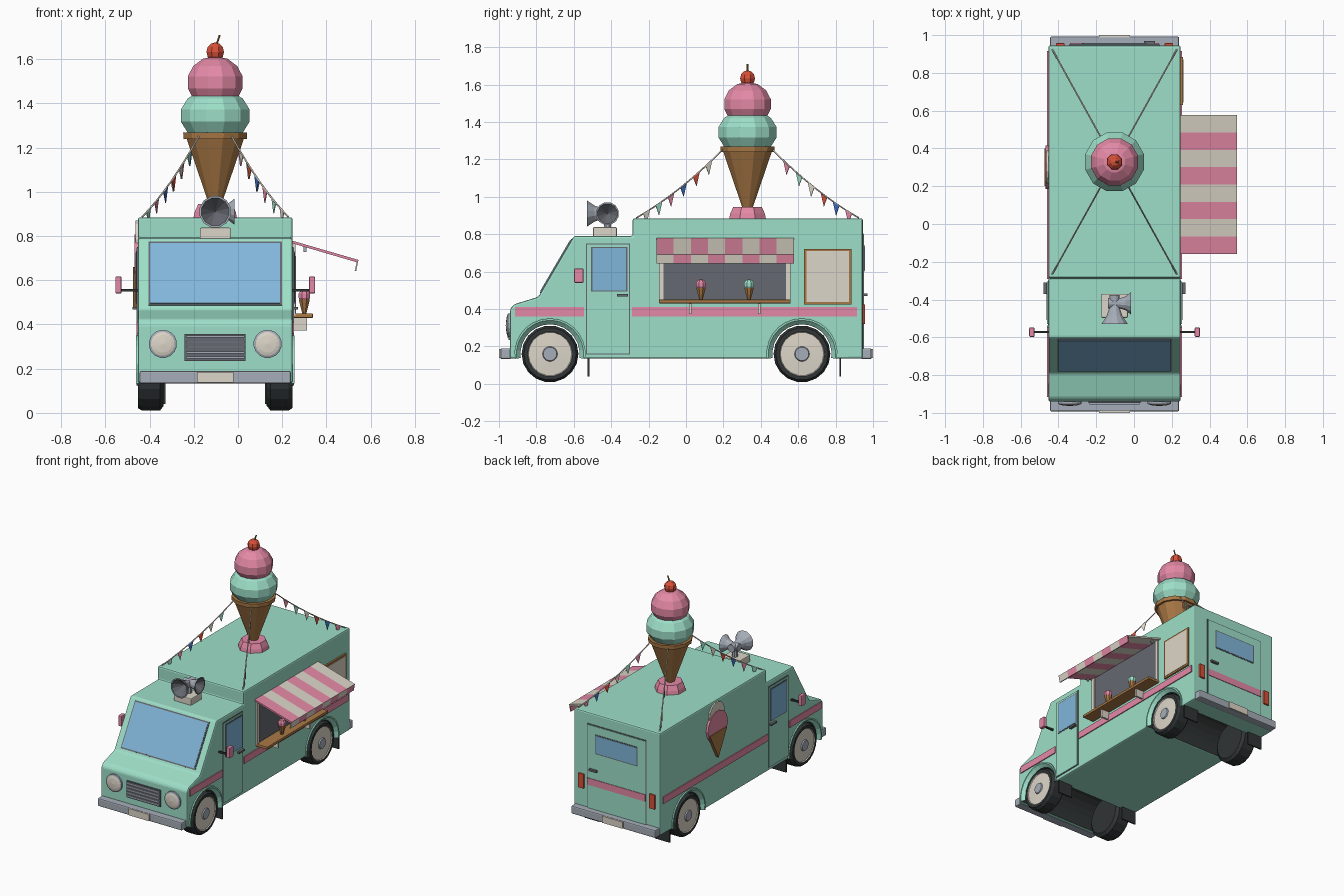
import bpy, bmesh
from math import sin, cos, pi, radians
from mathutils import Vector, Matrix

if "Cube" in bpy.data.objects:
    bpy.data.objects.remove(bpy.data.objects["Cube"])

CX = -0.103          # centreline of the truck
W = 0.35             # half width of the truck
COLOURS = {
    "mint": (0.34, 0.74, 0.58), "pink": (0.77, 0.25, 0.38), "cream": (0.72, 0.67, 0.58),
    "glass": (0.22, 0.47, 0.70), "waffle": (0.40, 0.19, 0.06), "red": (0.68, 0.08, 0.04),
    "blue": (0.05, 0.15, 0.52), "metal": (0.38, 0.42, 0.48), "dark_grey": (0.13, 0.14, 0.16),
    "black": (0.03, 0.035, 0.036)}
MATS = {}
for key, rgb in COLOURS.items():
    m = bpy.data.materials.new(key)
    m.use_nodes = True
    m.diffuse_color = (*rgb, 1)
    m.node_tree.nodes["Principled BSDF"].inputs["Base Color"].default_value = (*rgb, 1)
    MATS[key] = m


def finish(name, bm, colours, bevel=0.0):
    bmesh.ops.recalc_face_normals(bm, faces=bm.faces)
    mesh = bpy.data.meshes.new(name)
    bm.to_mesh(mesh)
    bm.free()
    for c in colours:
        mesh.materials.append(MATS[c])
    ob = bpy.data.objects.new(name, mesh)
    ob.location.x = CX
    bpy.context.collection.objects.link(ob)
    if bevel:
        mod = ob.modifiers.new("bevel", "BEVEL")
        mod.width, mod.segments = bevel, 2
        mod.limit_method, mod.angle_limit = "ANGLE", radians(30)
    return ob


def prism_mesh(pts, axis, lo, hi):
    """Extrude a 2D outline along x (outline in y, z) or y (outline in x, z)."""
    bm = bmesh.new()
    place = (lambda p, h: (h, *p)) if axis == "x" else (lambda p, h: (p[0], h, p[1]))
    face = bm.faces.new([bm.verts.new(place(p, lo)) for p in pts])
    new = bmesh.ops.extrude_face_region(bm, geom=[face])["geom"]
    shift = Vector((hi - lo, 0, 0)) if axis == "x" else Vector((0, hi - lo, 0))
    bmesh.ops.translate(bm, vec=shift, verts=[v for v in new if isinstance(v, bmesh.types.BMVert)])
    return bm


def prism(name, pts, axis, lo, hi, colour, bevel=0.0):
    return finish(name, prism_mesh(pts, axis, lo, hi), [colour], bevel)


def box(name, x, y, z, colour, bevel=0.0):
    pts = [(y[0], z[0]), (y[1], z[0]), (y[1], z[1]), (y[0], z[1])]
    return prism(name, pts, "x", x[0], x[1], colour, bevel)


def side_box(name, s, x, y, z, colour, bevel=0.0):
    return box(name, sorted((s * x[0], s * x[1])), y, z, colour, bevel)


def lathe(name, profile, pos, axis, sides, bands):
    """Turn (radius, height) points about an axis; bands gives one colour per step."""
    bm = bmesh.new()
    rot = Vector((0, 0, 1)).rotation_difference(Vector(axis)).to_matrix()
    turn = [2 * pi * (i + 0.5) / sides for i in range(sides)]
    rings = [[bm.verts.new(Vector(pos) + rot @ Vector((r * cos(a), r * sin(a), h))) for a in turn]
             for r, h in profile]
    palette = list(dict.fromkeys(bands))
    for j, (a, b) in enumerate(zip(rings, rings[1:])):
        for i in range(sides):
            k = (i + 1) % sides
            bm.faces.new((a[i], a[k], b[k], b[i])).material_index = palette.index(bands[min(j, len(bands) - 1)])
    bmesh.ops.remove_doubles(bm, verts=bm.verts, dist=1e-5)
    return finish(name, bm, palette)


def ball(name, r, pos, colour, sides=12, rows=7, flat=1.0):
    arc = [(r * sin(pi * i / rows), -r * flat * cos(pi * i / rows)) for i in range(rows + 1)]
    return lathe(name, arc, pos, (0, 0, 1), sides, [colour])


# Body with wheel arches
WHEELS = {"front": -0.727, "rear": 0.62}
WZ, ARCH = 0.16, 0.183


def arc(y, r):
    return [(y + r * cos(radians(a)), WZ + r * sin(radians(a))) for a in [-8 + 14 * i for i in range(15)]]


outline = [(-0.94, 0.135), (-0.94, 0.40), (-0.92, 0.425), (-0.79, 0.465), (-0.60, 0.79),
           (-0.285, 0.79), (-0.285, 0.885), (0.945, 0.885), (0.945, 0.135)]
outline += arc(WHEELS["rear"], ARCH) + arc(WHEELS["front"], ARCH)
bm = prism_mesh(outline, "x", -W, W)
for f in bm.faces:
    c = f.calc_center_median()
    near = min(Vector((c.y - y, c.z - WZ)).length for y in WHEELS.values())
    f.material_index = int(abs(f.normal.x) < 0.5 and near < ARCH + 0.002 and len(f.verts) == 4)
finish("body", bm, ["mint", "black"], 0.01)

for s, side in ((1, "left"), (-1, "right")):
    # Wheels, arch lips and mud flaps
    for end, y in WHEELS.items():
        lathe(f"{end}_{side}_wheel",
              [(0, .233), (.13, .233), (.152, .25), (.152, .332), (.14, .35), (.12, .35), (.116, .344),
               (.04, .348), (.036, .356), (0, .356)], (0, y, WZ), (s, 0, 0), 18,
              ["black"] * 5 + ["cream"] * 2 + ["metal"])
        bm = bmesh.new()
        rings = [[bm.verts.new((s * x, *p)) for p in arc(y, r)]
                 for r, x in ((.158, .335), (.180, .358), (.19, .358), (.19, .34))]
        for a, b in zip(rings, rings[1:]):
            for i in range(len(a) - 1):
                bm.faces.new((a[i], a[i + 1], b[i + 1], b[i]))
        finish(f"{end}_{side}_arch_lip", bm, ["mint"])
        back = y + 0.2
        side_box(f"{end}_{side}_mud_flap", s, (.225, .345), (back, back + .01), (.04, .15), "black")
    # Side stripes
    for part, y in (("front", (-.915, -.545)), ("rear", (-.29, .915))):
        side_box(f"{part}_{side}_stripe", s, (W - .01, W + .007), y, (.36, .41), "pink")
    # Cab door, window and handle
    side_box(f"{side}_door_seam", s, (W - .01, W + .003), (-.535, -.30), (.158, .75), "dark_grey")
    side_box(f"{side}_door", s, (W - .01, W + .007), (-.53, -.305), (.163, .745), "mint")
    side_box(f"{side}_door_window_frame", s, (W, W + .009), (-.507, -.313), (.493, .732), "dark_grey")
    side_box(f"{side}_door_window", s, (W, W + .011), (-.50, -.32), (.50, .725), "glass")
    side_box(f"{side}_door_handle", s, (W, W + .025), (-.37, -.31), (.468, .48), "dark_grey")
    # Mirror on its arm
    side_box(f"{side}_mirror_arm", s, (W - .01, .43), (-.578, -.566), (.549, .561), "black")
    side_box(f"{side}_mirror", s, (.424, .452), (-.598, -.548), (.54, .617), "pink", .006)
    # Headlight and tail light
    lathe(f"{side}_headlight", [(.064, -.005), (.064, .012), (.054, .016), (.04, .02), (0, .024)],
          (s * .237, -.94, .312), (0, -1, 0), 16, ["metal", "metal", "cream"])
    side_box(f"{side}_tail_light", s, (.265, .31), (.94, .957), (.32, .425), "red", .004)

# Windshield lying on the sloped front
def on_slope(z, off):
    return (-.79 + (z - .465) * .585 - off * .863, z + off * .505)


for name, grow, t, colour in (("windshield_frame", .008, .004, "dark_grey"), ("windshield", 0, .007, "glass")):
    a, b = .493 - grow, .765 + grow
    prism(name, [on_slope(a, -.004), on_slope(b, -.004), on_slope(b, t), on_slope(a, t)],
          "x", -.294 - grow, .294 + grow, colour)

# Grille, bumpers and number plates
box("grille", (-.138, .138), (-.948, -.93), (.235, .357), "dark_grey")
for i in range(5):
    z = .246 + i * .0235
    box(f"grille_slat_{i + 1}", (-.132, .132), (-.955, -.94), (z, z + .009), "metal")
for end, d in (("front", -1), ("rear", 1)):
    box(f"{end}_bumper", (-.342, .342), sorted((d * .935, d * .992)), (.132, .19), "metal", .008)
    box(f"{end}_number_plate", (-.083, .083), sorted((d * .99, d * 1.0)), (.137, .186), "cream")

# Rear door
box("rear_door_seam", (-.24, .24), (.94, .949), (.165, .805), "dark_grey")
box("rear_door", (-.235, .235), (.94, .953), (.17, .80), "mint")
box("rear_window_frame", (-.172, .172), (.94, .955), (.60, .742), "dark_grey")
box("rear_window", (-.165, .165), (.94, .957), (.607, .735), "glass")
box("rear_stripe", (-.235, .235), (.94, .957), (.36, .41), "pink")
box("rear_door_handle", (.155, .215), (.94, .97), (.47, .484), "dark_grey")

# Serving hatch with posts, counter and brackets
box("hatch_opening", (W - .01, W + .004), (-.125, .556), (.44, .77), "dark_grey")
for i, y in enumerate((-.145, .535)):
    box(f"hatch_post_{i + 1}", (W - .01, W + .012), (y, y + .024), (.44, .77), "cream")
box("counter", (W - .01, .442), (-.145, .56), (.43, .45), "waffle", .004)
for i, y in enumerate((.015, .385)):
    box(f"counter_bracket_{i + 1}", (W, .415), (y, y + .014), (.372, .43), "cream")

# Small cones on the counter
for y, colour in ((.08, "pink"), (.337, "mint")):
    lathe(f"{colour}_counter_cone", [(0, .45), (.01, .45), (.027, .512), (0, .512)], (.403, y, 0), (0, 0, 1), 8, ["waffle"])
    ball(f"{colour}_counter_scoop", .03, (.403, y, .53), colour, 8, 5)

# Striped awning and valance
STRIPES, Y0, STEP = 8, -.158, .0918
for i in range(STRIPES):
    y = Y0 + i * STEP
    one, two = ("pink", "cream") if i % 2 == 0 else ("cream", "pink")
    prism(f"awning_stripe_{i + 1}", [(.345, .78), (.648, .692), (.645, .68), (.345, .768)], "y", y, y + STEP, one)
    prism(f"awning_valance_{i + 1}", [(.648, .692), (.638, .643), (.631, .643), (.640, .685)], "y", y, y + STEP, two)
for i, y in enumerate((Y0 + .02, Y0 + STRIPES * STEP - .03)):
    box(f"awning_arm_{i + 1}", (.40, .412), (y, y + .01), (.728, .76), "metal")

# Menu board
box("menu_frame", (W - .01, W + .012), (.63, .885), (.425, .722), "waffle")
box("menu_board", (W, W + .015), (.643, .872), (.438, .709), "cream")

# Flat cone sign on the right side
lathe("sign_top_scoop", [(0, .34), (.088, .34), (.088, .36), (0, .36)], (0, .30, .785), (-1, 0, 0), 14, ["cream"])
lathe("sign_lower_scoop", [(0, .34), (.115, .34), (.115, .366), (0, .366)], (0, .30, .695), (-1, 0, 0), 14, ["pink"])
prism("sign_cone", [(.2, .66), (.4, .66), (.30, .47)], "x", -.372, -.34, "waffle")

# Roof horns
box("horn_base", (-.07, .07), (-.497, -.37), (.785, .838), "cream", .006)
lathe("horn_post", [(.02, .83), (.02, .91)], (0, -.42, 0), (0, 0, 1), 8, ["metal"])
for name, pos, axis, length, r in (("front_horn", (0, -.41, .91), (0, -1, 0), .12, .073),
                                   ("side_horn", (0, -.42, .91), (1, 0, 0), .088, .062)):
    lathe(name, [(0, -.035), (.028, -.035), (.025, length * .2), (r * .6, length * .65), (r, length),
                 (r * .88, length), (0, length * .4)], pos, axis, 12, ["metal"] * 5 + ["dark_grey"])

# Giant cone on the roof
CY = .329
up = (0, 0, 1)
lathe("cone_pedestal", [(0, .88), (.107, .88), (.1, .91), (.083, .945), (0, .945)], (0, CY, 0), up, 8, ["pink"])
lathe("giant_cone", [(0, .94), (.028, .94), (.134, 1.24), (.148, 1.24), (.15, 1.268), (0, 1.268)],
      (0, CY, 0), up, 12, ["waffle"])
ball("giant_mint_scoop", .165, (0, CY, 1.345), "mint", 12, 7, .75)
ball("giant_pink_scoop", .132, (0, CY, 1.495), "pink", 12, 7, .9)
ball("cherry", .043, (0, CY, 1.633), "red", 8, 6)
lathe("cherry_stem", [(.005, 0), (.005, .05), (0, .05)], (.004, CY, 1.662), (.35, 0, 1), 6, ["waffle"])

# Pennant ropes from the cone to the roof corners
FLAGS = ["pink", "mint", "cream", "red", "blue"]
for n, (sx, sy) in enumerate(((1, 1), (1, -1), (-1, 1), (-1, -1))):
    a = Vector((sx * .075, CY + sy * .135, 1.25))
    b = Vector((sx * .33, CY + sy * .595, .887))

    def rope(t):
        return a.lerp(b, t) - Vector((0, 0, .1 * t * (1 - t)))

    curve = bpy.data.curves.new(f"pennant_rope_{n + 1}", "CURVE")
    curve.dimensions, curve.bevel_depth, curve.bevel_resolution = "3D", .004, 1
    line = curve.splines.new("POLY")
    line.points.add(8)
    for i, p in enumerate(line.points):
        p.co = (*rope(i / 8), 1)
    curve.materials.append(MATS["cream"])
    ob = bpy.data.objects.new(curve.name, curve)
    ob.location.x = CX
    bpy.context.collection.objects.link(ob)
    bm = bmesh.new()
    for i in range(6):
        t = .12 + i * .145
        p, q = rope(t), rope(t + .075)
        tip = (p + q) / 2 - Vector((0, 0, .062))
        f = bm.faces.new([bm.verts.new(v) for v in (p, q, tip)])
        f.material_index = (i + 2 * n) % 5
    finish(f"pennants_{n + 1}", bm, FLAGS).modifiers.new("thickness", "SOLIDIFY").thickness = .004
